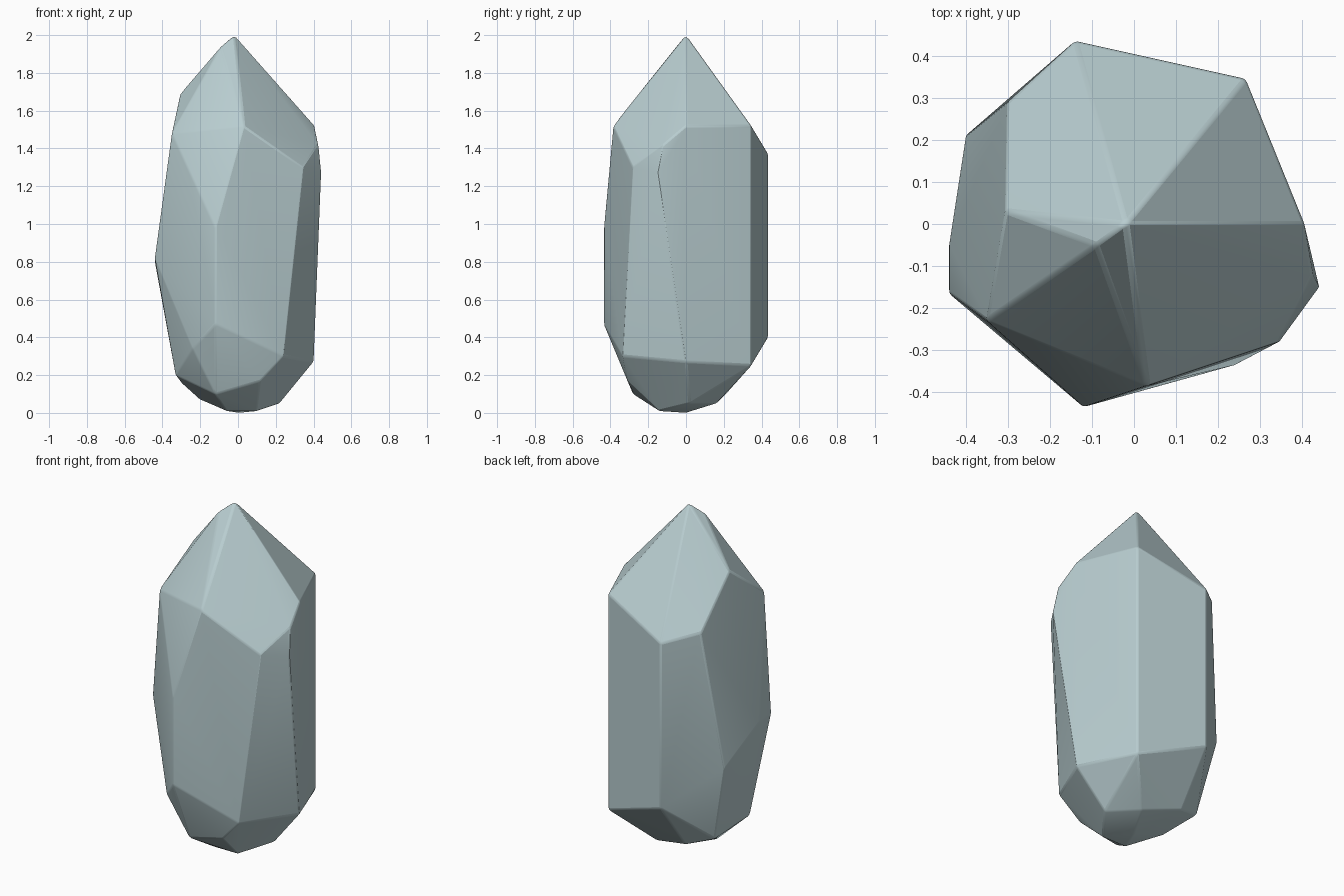
import bpy, bmesh, math

if "Cube" in bpy.data.objects:
    bpy.data.objects.remove(bpy.data.objects["Cube"])

# corner points of the crystal, listed edge by edge (x, y, z)
edges = {
    "tip": [(-0.02, 0.0, 2.0), (-0.09, -0.05, 1.94)],
    "back": [(-0.14, 0.435, 1.37), (-0.14, 0.435, 0.40)],
    "back_right": [(0.265, 0.345, 1.52), (0.265, 0.345, 0.25)],
    "right": [(0.405, 0.0, 1.52), (0.40, 0.0, 0.27)],
    "front_right": [(0.44, -0.15, 1.27), (0.425, -0.12, 1.42), (0.345, -0.28, 1.30), (0.24, -0.335, 0.30)],
    "front": [(0.03, -0.385, 1.52), (-0.12, -0.435, 0.98), (-0.12, -0.435, 0.47)],
    "front_left": [(-0.35, -0.23, 1.48), (-0.44, -0.165, 0.82), (-0.24, -0.32, 0.34), (-0.33, -0.12, 0.2)],
    "left": [(-0.305, 0.03, 1.69), (-0.44, -0.05, 0.80), (-0.40, 0.21, 0.62)],
    "back_left": [(-0.30, 0.29, 1.42), (-0.30, 0.16, 0.16)],
    "foot": [(0.22, 0.02, 0.05), (0.12, -0.31, 0.17), (0.1, -0.14, 0.01), (-0.06, -0.14, 0.01), (-0.12, -0.28, 0.10),
             (0.0, 0.0, 0.0), (0.08, 0.16, 0.05), (-0.15, 0.22, 0.11), (-0.2, 0.0, 0.07)],
}

# crystal body: hull through the corners
bm = bmesh.new()
for pts in edges.values():
    for p in pts:
        bm.verts.new(p)
bmesh.ops.convex_hull(bm, input=bm.verts[:])
bmesh.ops.delete(bm, geom=[v for v in bm.verts if not v.link_faces], context='VERTS')
bmesh.ops.dissolve_limit(bm, angle_limit=math.radians(2), verts=bm.verts[:], edges=bm.edges[:])
bmesh.ops.recalc_face_normals(bm, faces=bm.faces[:])
mesh = bpy.data.meshes.new("crystal")
bm.to_mesh(mesh)
bm.free()
crystal = bpy.data.objects.new("crystal", mesh)
bpy.context.collection.objects.link(crystal)

# pale blue-grey stone
mat = bpy.data.materials.new("pale blue grey")
mat.diffuse_color = (0.48, 0.61, 0.63, 1)
mat.use_nodes = True
mat.node_tree.nodes["Principled BSDF"].inputs["Base Color"].default_value = mat.diffuse_color
mesh.materials.append(mat)

# softly worn edges
bev = crystal.modifiers.new("worn_edges", 'BEVEL')
bev.width = 0.008
bev.segments = 2
bev.limit_method = 'ANGLE'
bev.angle_limit = math.radians(18)
bpy.context.view_layer.objects.active = crystal
crystal.select_set(True)
bpy.ops.object.shade_smooth_by_angle(angle=math.radians(22))
